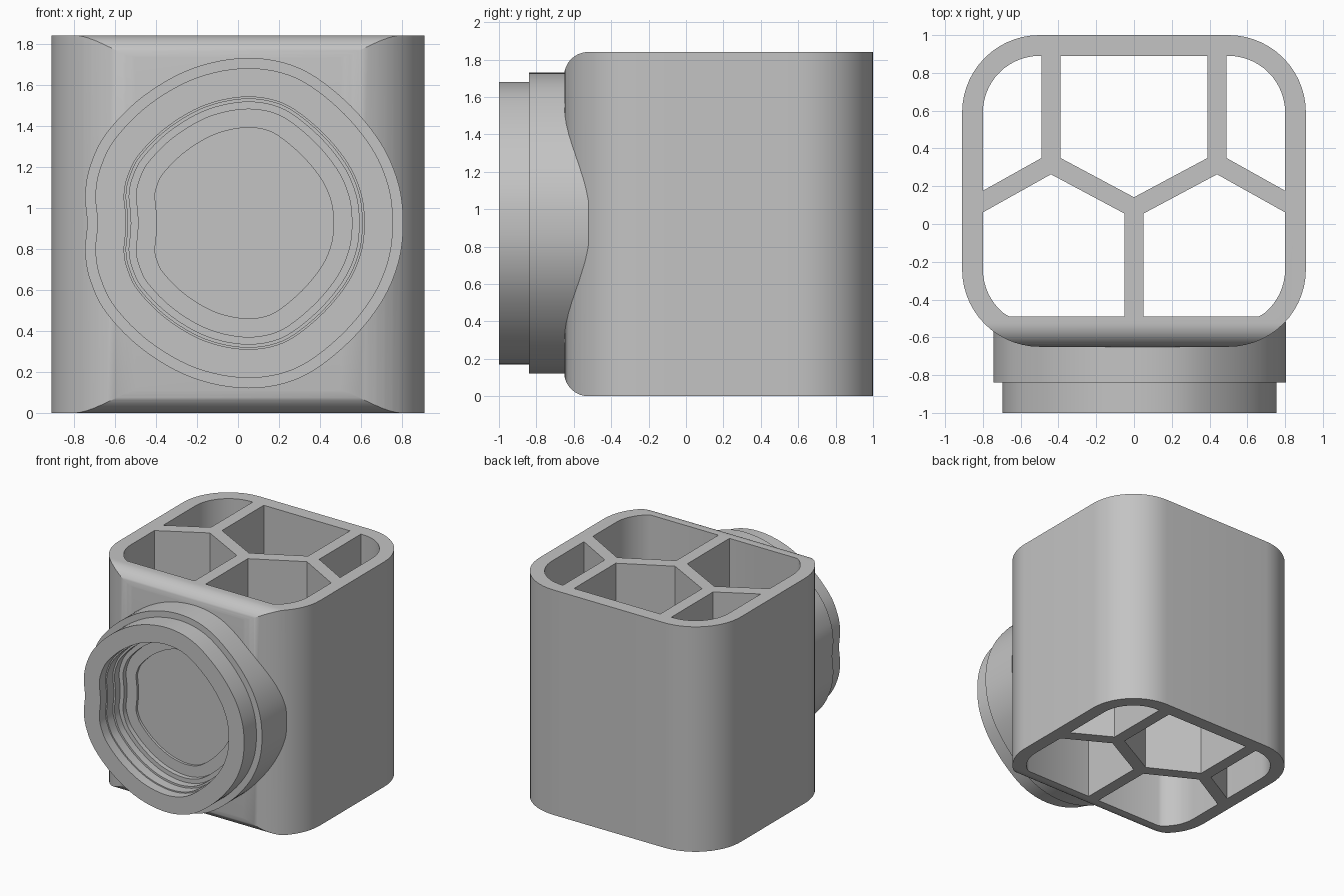
import bpy, bmesh, math
from mathutils import Vector

cube = bpy.data.objects.get("Cube")
if cube:
    bpy.data.objects.remove(cube, do_unlink=True)

HEIGHT = 1.84
MID = 0.925

grey = bpy.data.materials.new("plain_grey")
grey.use_nodes = True
grey.diffuse_color = (0.55, 0.55, 0.55, 1)
grey.node_tree.nodes["Principled BSDF"].inputs["Base Color"].default_value = grey.diffuse_color


def make_object(name, bm):
    bmesh.ops.recalc_face_normals(bm, faces=bm.faces)
    mesh = bpy.data.meshes.new(name)
    bm.to_mesh(mesh)
    bm.free()
    mesh.materials.append(grey)
    obj = bpy.data.objects.new(name, mesh)
    bpy.context.collection.objects.link(obj)
    return obj


def prism(name, points, direction):
    """Extrude a flat outline along a direction."""
    bm = bmesh.new()
    face = bm.faces.new([bm.verts.new(p) for p in points])
    top = bmesh.ops.extrude_face_region(bm, geom=[face])["geom"]
    moved = [v for v in top if isinstance(v, bmesh.types.BMVert)]
    bmesh.ops.translate(bm, verts=moved, vec=direction)
    return make_object(name, bm)


def rounded_rect(a0, a1, b0, b1, r, steps=14):
    corners = [(a1 - r, b1 - r), (a0 + r, b1 - r), (a0 + r, b0 + r), (a1 - r, b0 + r)]
    points = []
    for i, (a, b) in enumerate(corners):
        for k in range(steps + 1):
            t = math.pi / 2 * (i + k / steps)
            points.append((a + r * math.cos(t), b + r * math.sin(t)))
    return points


def boolean(target, cutter, operation):
    """Apply a boolean and remove its cutter."""
    cutter.hide_render = True
    mod = target.modifiers.new("cut", "BOOLEAN")
    mod.object, mod.operation, mod.solver = cutter, operation, "EXACT"
    bpy.context.view_layer.update()
    graph = bpy.context.evaluated_depsgraph_get()
    result = bpy.data.meshes.new_from_object(target.evaluated_get(graph))
    target.modifiers.clear()
    target.data = result
    bpy.data.objects.remove(cutter, do_unlink=True)


def smooth(obj):
    bpy.ops.object.select_all(action="DESELECT")
    obj.select_set(True)
    bpy.context.view_layer.objects.active = obj
    bpy.ops.object.shade_smooth_by_angle(angle=math.radians(30))


# Body: rounded block, softened along the front top and bottom edges
outline = rounded_rect(-0.91, 0.91, -0.65, 1.0, 0.41)
body = prism("divided_body", [(x, y, -0.1) for x, y in outline], (0, 0, HEIGHT + 0.2))
side = rounded_rect(-0.652, 1.5, 0, HEIGHT, 0.13)
boolean(body, prism("edge_cutter", [(-1.2, y, z) for y, z in side], (2.4, 0, 0)), "INTERSECT")

# Open cells: the hollow minus the dividing ribs
hollow = rounded_rect(-0.80, 0.80, -0.54, 0.89, 0.30)
kept = []
for x, y in hollow:
    p = (x, max(y, -0.49), -0.2)
    if y > -0.49 or abs(x) > 0.5 and abs(y + 0.49) < 0.012:
        kept.append(p)
cells = prism("cell_cutter", kept, (0, 0, HEIGHT + 0.4))


def rib(start, end, half=0.05):
    a, b = Vector(start), Vector(end)
    d = (b - a).normalized() * half
    n = Vector((-d.y, d.x))
    corners = [a + n, a - n, b - n, b + n]
    return prism("rib", [(p.x, p.y, -0.3) for p in corners], (0, 0, HEIGHT + 0.6))


centre = (0, 0.085)
ribs = [((0, -0.7), centre)]
for s in (-1, 1):
    node = (s * 0.44, 0.32)
    ribs += [(centre, node), (node, (s * 0.95, 0.035)), (node, (s * 0.44, 1.1))]
for start, end in ribs:
    boolean(cells, rib(start, end), "DIFFERENCE")
boolean(body, cells, "DIFFERENCE")
smooth(body)

# Front collar: egg-shaped outline, flattened on the right-hand side
half = [(-0.735, 0), (-0.745, 0.14), (-0.72, 0.28), (-0.64, 0.44), (-0.46, 0.62),
        (-0.22, 0.755), (0.05, 0.805), (0.3, 0.755), (0.52, 0.6), (0.69, 0.4),
        (0.78, 0.2), (0.805, 0)]
keys = [Vector(p) for p in half + [(x, -z) for x, z in half[-2:0:-1]]]
curve = []
for i in range(len(keys)):
    p0, p1, p2, p3 = (keys[(i + k) % len(keys)] for k in (-1, 0, 1, 2))
    for k in range(6):
        t = k / 6
        curve.append(0.5 * (2 * p1 + (p2 - p0) * t + (2 * p0 - 5 * p1 + 4 * p2 - p3) * t ** 2
                            + (3 * p1 - p0 - 3 * p2 + p3) * t ** 3))
count = len(curve)


def inset(amount):
    loop = []
    for i, p in enumerate(curve):
        t = (curve[(i + 2) % count] - curve[i - 2]).normalized()
        loop.append(p + Vector((t.y, -t.x)) * amount)
    return loop


# Collar section as inset and depth: flange, spigot, stepped bore, floor
section = [(0, -0.52), (0, -0.84), (0.05, -0.84), (0.05, -1), (0.19, -1), (0.19, -0.92),
           (0.20, -0.92), (0.20, -0.84), (0.215, -0.84), (0.215, -0.78), (0.25, -0.78),
           (0.25, -0.74), (0.34, -0.74), (0.34, -0.72)]
bm = bmesh.new()
loops = [[bm.verts.new((p.x, y, p.y + MID)) for p in inset(o)] for o, y in section]
for a, b in zip(loops, loops[1:]):
    for i in range(count):
        j = (i + 1) % count
        bm.faces.new((a[i], a[j], b[j], b[i]))
bm.faces.new(loops[0])
bm.faces.new(loops[-1])
smooth(make_object("front_collar", bm))
